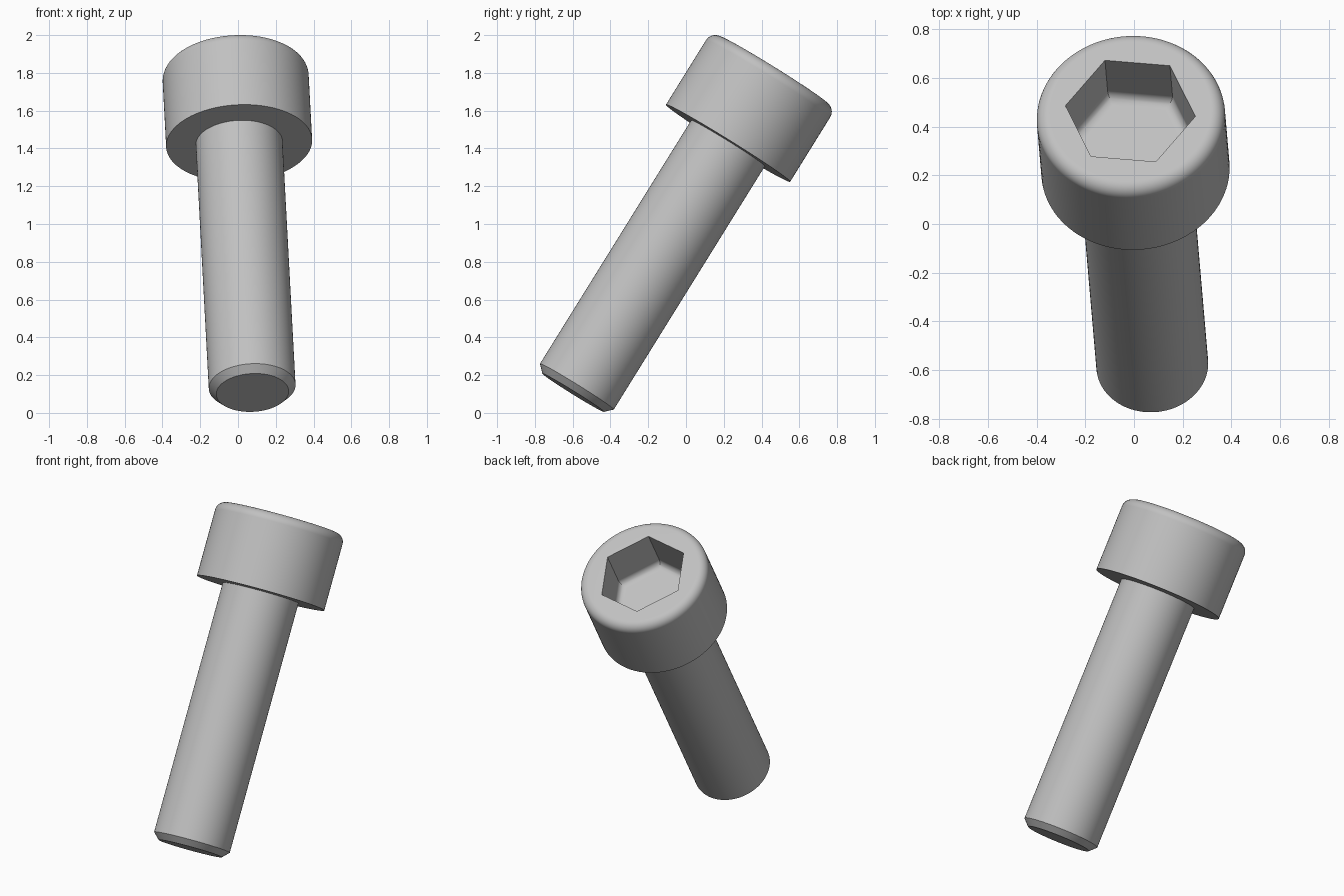
import bpy, bmesh, math
from mathutils import Matrix, Vector

if "Cube" in bpy.data.objects:
    bpy.data.objects.remove(bpy.data.objects["Cube"])

# Dimensions along the screw axis, measured from the underside of the head
HEAD_R, HEAD_H, HEAD_FILLET = 0.387, 0.458, 0.055
SHANK_R, SHANK_LEN, CHAMFER = 0.23, 1.556, 0.038
HEX_R, HEX_DEPTH, HEX_FILLET = 0.269, 0.28, 0.045
SIDES = 96

steel = bpy.data.materials.new("steel_grey")
steel.use_nodes = True
colour = (0.53, 0.53, 0.53, 1)
steel.diffuse_color = colour
steel.node_tree.nodes["Principled BSDF"].inputs["Base Color"].default_value = colour


def make_object(name, bm):
    bmesh.ops.recalc_face_normals(bm, faces=bm.faces)
    mesh = bpy.data.meshes.new(name)
    bm.to_mesh(mesh)
    bm.free()
    mesh.materials.append(steel)
    obj = bpy.data.objects.new(name, mesh)
    bpy.context.collection.objects.link(obj)
    return obj


# Screw body: chamfered shank and rounded cylindrical head, turned from one profile
profile = [(0, -SHANK_LEN), (SHANK_R - CHAMFER, -SHANK_LEN),
           (SHANK_R, CHAMFER - SHANK_LEN), (SHANK_R, 0), (HEAD_R, 0)]
for i in range(9):
    a = math.pi / 2 * i / 8
    profile.append((HEAD_R - HEAD_FILLET * (1 - math.cos(a)),
                    HEAD_H - HEAD_FILLET * (1 - math.sin(a))))
profile.append((0, HEAD_H))

bm = bmesh.new()
verts = [bm.verts.new((r, 0, z)) for r, z in profile]
edges = [bm.edges.new(pair) for pair in zip(verts, verts[1:])]
bmesh.ops.spin(bm, geom=verts + edges, cent=(0, 0, 0), axis=(0, 0, 1),
               angle=math.tau, steps=SIDES)
bmesh.ops.remove_doubles(bm, verts=bm.verts, dist=1e-4)
screw = make_object("socket_head_screw", bm)

# Hexagonal socket cutter with a rounded floor edge
bm = bmesh.new()
bmesh.ops.create_cone(bm, cap_ends=True, segments=6, radius1=HEX_R, radius2=HEX_R,
                      depth=2 * HEX_DEPTH)
# turn a corner onto the local x axis
corner = max(bm.verts, key=lambda v: v.co.x + v.co.y * 0.01).co
turn = Matrix.Rotation(-math.atan2(corner.y, corner.x), 4, 'Z')
bmesh.ops.transform(bm, matrix=Matrix.Translation((0, 0, HEAD_H)) @ turn, verts=bm.verts)
floor_edges = [e for e in bm.edges if all(v.co.z < HEAD_H for v in e.verts)]
bmesh.ops.bevel(bm, geom=floor_edges, offset=HEX_FILLET, offset_type='OFFSET',
                segments=8, profile=0.5, affect='EDGES')
cutter = make_object("socket_cutter", bm)
cutter.hide_render = True

# Cut the socket
cut = screw.modifiers.new("socket", 'BOOLEAN')
cut.operation = 'DIFFERENCE'
cut.solver = 'EXACT'
cut.object = cutter
bpy.ops.object.select_all(action='DESELECT')
bpy.context.view_layer.objects.active = screw
screw.select_set(True)
bpy.ops.object.modifier_apply(modifier=cut.name)
bpy.data.objects.remove(cutter)

# Smooth curved surfaces, crisp rims
bpy.ops.object.shade_smooth_by_angle(angle=math.radians(30))
weighted = screw.modifiers.new("clean_shading", 'WEIGHTED_NORMAL')
weighted.keep_sharp = True

# Lean the screw backwards with its tip towards the front
axis = Vector((-0.0535, 0.621, 1)).normalized()
across = Vector((0.267, -0.022, 0.028))
across = (across - axis * across.dot(axis)).normalized()
pose = Matrix((across, axis.cross(across), axis)).transposed().to_4x4()
screw.matrix_world = Matrix.Translation((0.006, 0.2225, 1.4275)) @ pose
